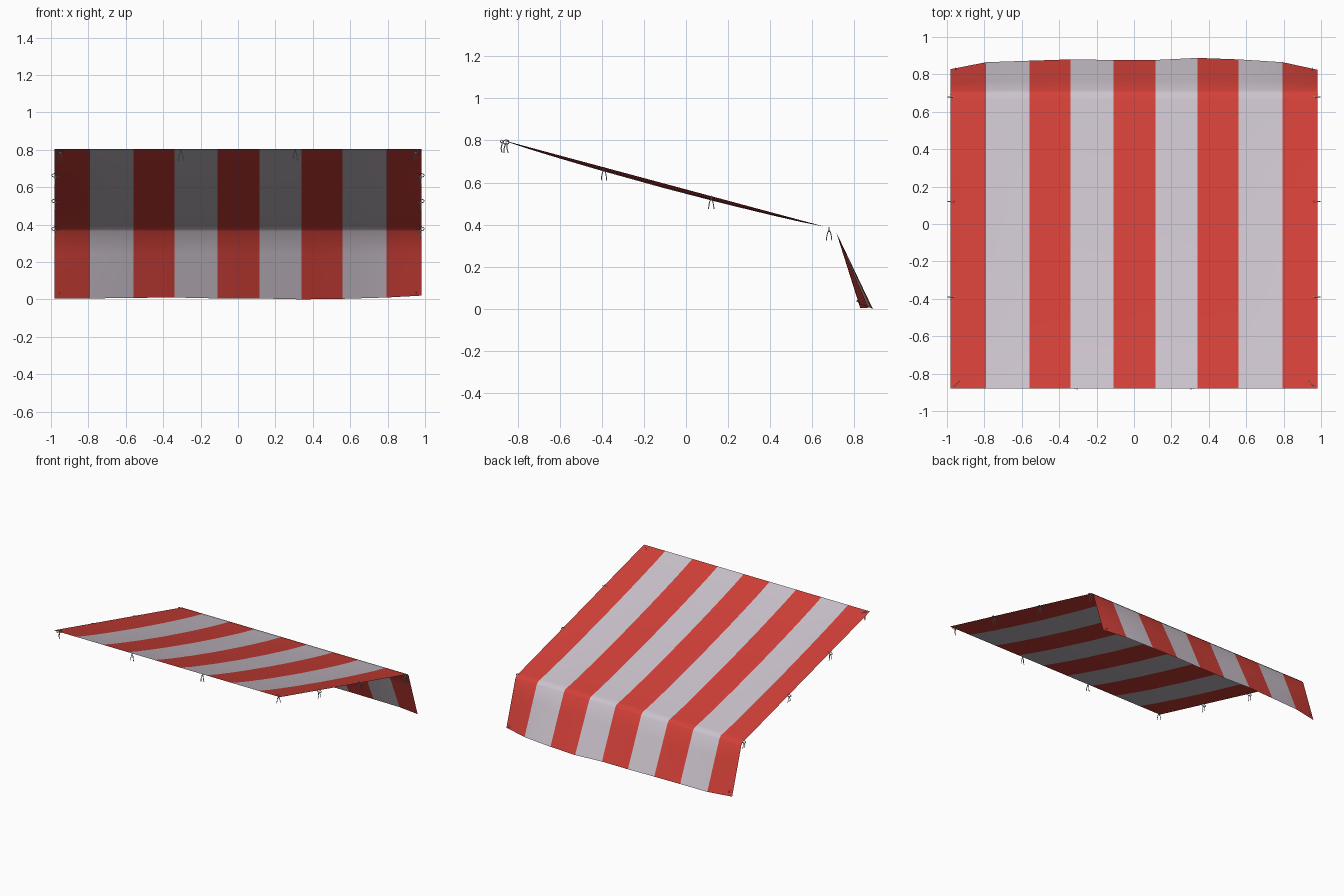
import bpy, bmesh, math
from mathutils import Vector

if "Cube" in bpy.data.objects:
    bpy.data.objects.remove(bpy.data.objects["Cube"])


def material(name, rgb):
    m = bpy.data.materials.new(name)
    m.diffuse_color = (*rgb, 1)
    m.use_nodes = True
    m.node_tree.nodes["Principled BSDF"].inputs["Base Color"].default_value = m.diffuse_color
    return m


red = material("red cloth", (0.65, 0.052, 0.04))
white = material("pale cloth", (0.61, 0.55, 0.61))
rope = material("pale cord", (0.61, 0.56, 0.61))

# stripe edges, with the hem position and amount of sag at each one
XS = [-0.98, -0.79, -0.56, -0.34, -0.11, 0.115, 0.34, 0.56, 0.795, 0.98]
HEM_Y = [0.828, 0.865, 0.873, 0.88, 0.877, 0.877, 0.888, 0.88, 0.865, 0.825]
HEM_Z = [0.004, 0.005, 0.008, 0.01, 0.005, 0.005, 0.0, 0.003, 0.01, 0.02]
SAG = [0, 0.8, 1, 0.9, 1, 1, 0.9, 1, 0.8, 0]
ROOF_Y = [-0.88, -0.75, -0.6, -0.4, -0.1, 0.2, 0.4, 0.55, 0.66]


def roof_z(y):
    return 0.804 + (y + 0.88) * (0.39 - 0.804) / 1.54


# striped cloth: sloping roof, rounded fold, hanging flap
bm = bmesh.new()
columns = []
for x, hy, hz, s in zip(XS, HEM_Y, HEM_Z, SAG):
    pts = []
    for y in ROOF_Y:
        t = (y + 0.88) / 1.54
        pts.append((x, y, roof_z(y) - 0.022 * s * math.sin(math.pi * t) ** 0.7 if 0 < t < 0.999
                    else roof_z(y)))
    pts += [(x, 0.697, 0.382), (x, 0.714, 0.364)]
    for k in (0.33, 0.67, 1):
        pts.append((x, 0.714 + (hy - 0.714) * k, 0.364 + (hz - 0.364) * k))
    columns.append([bm.verts.new(p) for p in pts])
for i, (a, b) in enumerate(zip(columns, columns[1:])):
    for j in range(len(a) - 1):
        f = bm.faces.new((a[j], b[j], b[j + 1], a[j + 1]))
        f.material_index = i % 2
        f.smooth = True
me = bpy.data.meshes.new("striped_canopy")
bm.to_mesh(me)
bm.free()
me.materials.append(red)
me.materials.append(white)
canopy = bpy.data.objects.new("striped_canopy", me)
bpy.context.collection.objects.link(canopy)


# cord tie: small loop through the cloth edge with two hanging tails
def tie(name, loc, angle, tails=True, r=0.02):
    out = Vector((math.cos(angle), math.sin(angle), 0))
    side = Vector((-out.y, out.x, 0))
    up = Vector((0, 0, 1))
    c = Vector(loc)
    cu = bpy.data.curves.new(name, 'CURVE')
    cu.dimensions = '3D'
    cu.bevel_depth = 0.0025
    cu.bevel_resolution = 1
    cu.use_fill_caps = True

    def path(points, closed=False):
        sp = cu.splines.new('POLY')
        sp.points.add(len(points) - 1)
        for p, q in zip(sp.points, points):
            p.co = (*q, 1)
        sp.use_cyclic_u = closed

    h = 0.5 if tails else 0.35
    path([c + out * r * math.cos(a) + up * (r * h * math.sin(a) - 0.003)
          for a in [k * math.tau / 10 for k in range(10)]], True)
    if tails:
        for d in (-1, 1):
            path([c - up * 0.006,
                  c + side * 0.007 * d - up * 0.018,
                  c + side * 0.011 * d - up * 0.036 + out * 0.004,
                  c + side * 0.013 * d - up * 0.055])
    ob = bpy.data.objects.new(name, cu)
    ob.data.materials.append(rope)
    bpy.context.collection.objects.link(ob)
    bpy.context.view_layer.objects.active = ob
    for o in bpy.context.selected_objects:
        o.select_set(False)
    ob.select_set(True)
    bpy.ops.object.convert(target='MESH')


for sx, label in ((-1, "left"), (1, "right")):
    ang = 0 if sx > 0 else math.pi
    # ties along the side edges
    for n, y in enumerate((-0.39, 0.12, 0.68)):
        z = roof_z(y) if y < 0.66 else 0.386
        tie(f"{label}_side_tie_{n + 1}", (sx * 0.976, y, z - 0.006), ang)
    # ties at the high edge
    tie(f"{label}_corner_tie", (sx * 0.95, -0.855, 0.795), -math.pi / 2 + sx * 0.8)
    tie(f"{label}_front_tie", (sx * 0.305, -0.875, 0.798), -math.pi / 2, r=0.008)
    # small knots at the flap corners
    tie(f"{label}_hem_knot", (sx * 0.953, 0.823, 0.04), math.pi / 2, False, 0.012)
